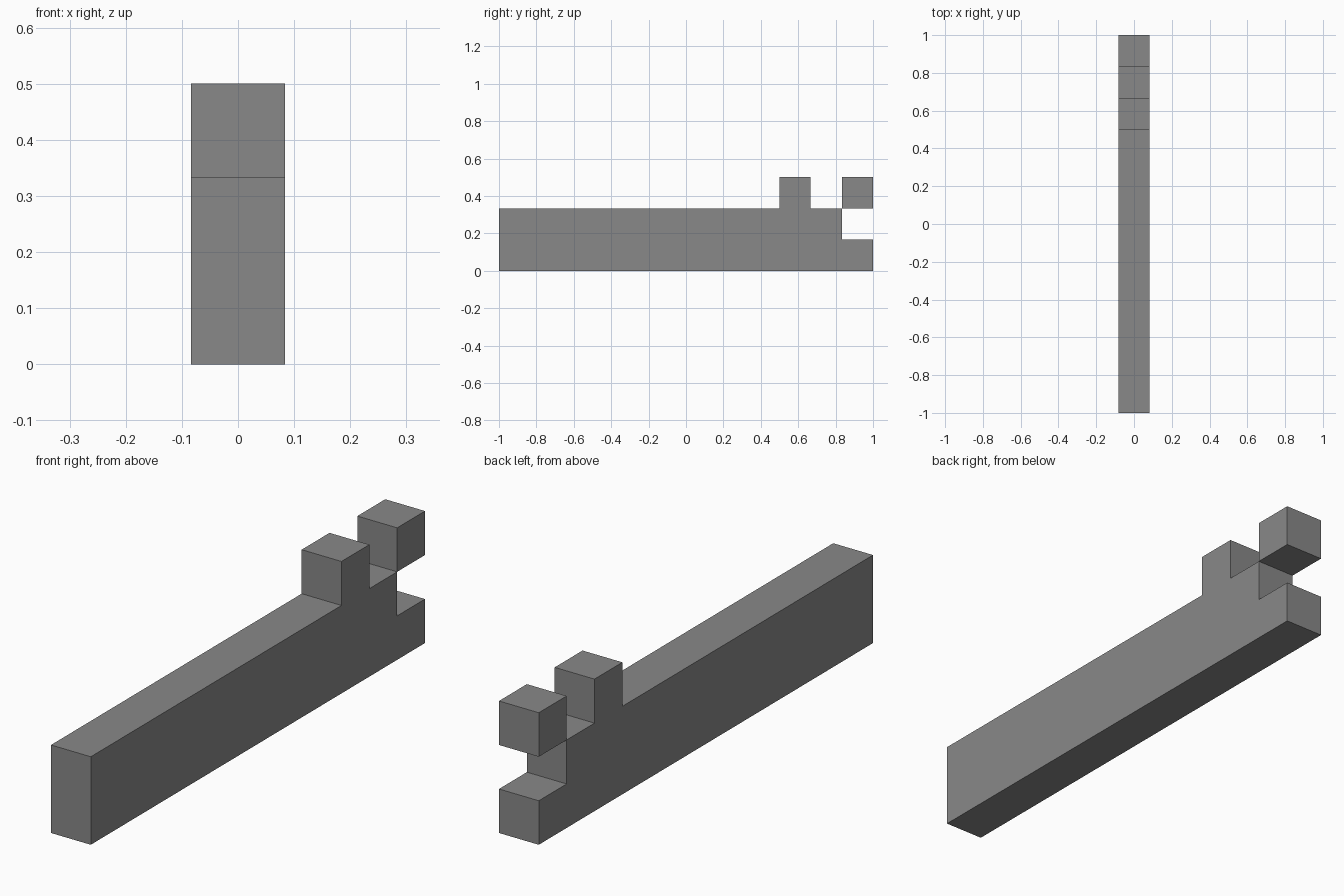
import bpy
import bmesh

if "Cube" in bpy.data.objects:
    bpy.data.objects.remove(bpy.data.objects["Cube"], do_unlink=True)

UNIT = 1 / 6  # size of one block

grey = bpy.data.materials.new("mid_grey")
grey.use_nodes = True
color = (0.25, 0.25, 0.25, 1)
grey.diffuse_color = color
bsdf = next(n for n in grey.node_tree.nodes if n.type == "BSDF_PRINCIPLED")
bsdf.inputs["Base Color"].default_value = color


def extrude_profile(name, profile):
    """Extrude a (y, z) outline, given in blocks, one block wide along x."""
    bm = bmesh.new()
    verts = [bm.verts.new((-UNIT / 2, y * UNIT, z * UNIT)) for y, z in profile]
    face = bm.faces.new(verts)
    side = bmesh.ops.extrude_face_region(bm, geom=[face])["geom"]
    moved = [v for v in side if isinstance(v, bmesh.types.BMVert)]
    bmesh.ops.translate(bm, verts=moved, vec=(UNIT, 0, 0))
    bmesh.ops.recalc_face_normals(bm, faces=bm.faces)
    mesh = bpy.data.meshes.new(name)
    bm.to_mesh(mesh)
    bm.free()
    mesh.materials.append(grey)
    obj = bpy.data.objects.new(name, mesh)
    bpy.context.collection.objects.link(obj)
    return obj


# Long bar with a raised block on top and a notch at the back end
extrude_profile("notched_bar", [
    (-6, 0), (6, 0), (6, 1), (5, 1), (5, 2),
    (4, 2), (4, 3), (3, 3), (3, 2), (-6, 2),
])

# Separate cube touching the bar only along one edge
extrude_profile("rear_block", [(5, 2), (6, 2), (6, 3), (5, 3)])
